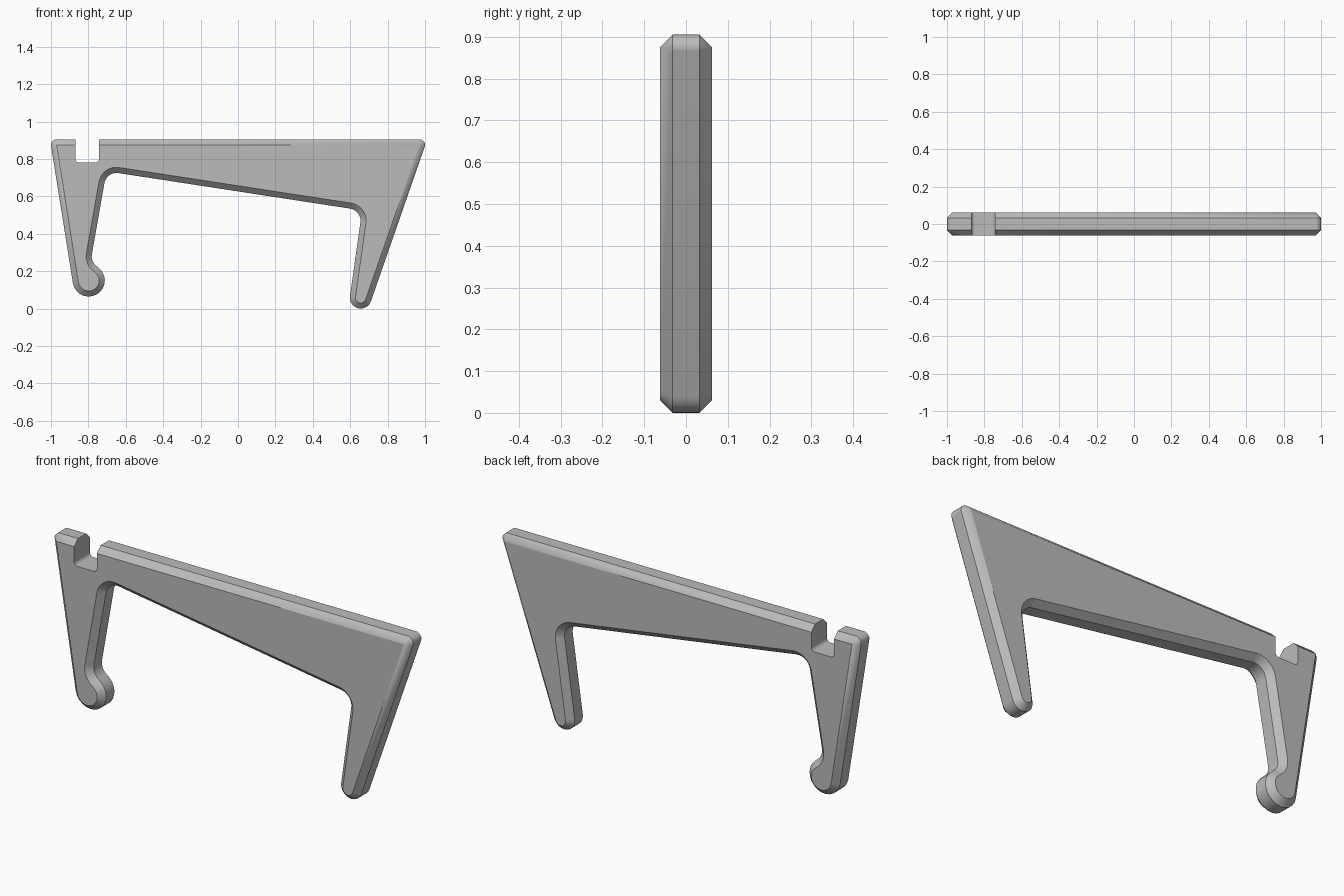
import bpy, bmesh
from math import acos, atan2, cos, sin, hypot, pi, radians

default = bpy.data.objects.get("Cube")
if default:
    bpy.data.objects.remove(default, do_unlink=True)

grey = bpy.data.materials.new("plain grey")
grey.use_nodes = True
grey.diffuse_color = (0.5, 0.5, 0.5, 1)
grey.node_tree.nodes["Principled BSDF"].inputs["Base Color"].default_value = (0.5, 0.5, 0.5, 1)


def belt(circles, inset=0.0, steps=14):
    """Counterclockwise outline of arcs joined by tangents; negative radius = concave arc."""
    count = len(circles)
    angles = []
    for i, (x, z, r) in enumerate(circles):
        x2, z2, r2 = circles[(i + 1) % count]
        dx, dz = x2 - x, z2 - z
        ratio = max(-1, min(1, (r - r2) / hypot(dx, dz)))
        angles.append(atan2(dz, dx) - acos(ratio))
    points = []
    for i, (x, z, r) in enumerate(circles):
        start = angles[i - 1]
        sweep = (angles[i] - start) % (2 * pi)
        if r < 0:
            sweep -= 2 * pi
        for k in range(steps + 1):
            a = start + sweep * k / steps
            points.append((x + (r - inset) * cos(a), z + (r - inset) * sin(a)))
    return points


def slab(name, circles, half, chamfer):
    """Extrude the outline along y, with chamfered rims if asked."""
    layers = [(-half, 0), (half, 0)]
    if chamfer:
        layers = [(-half, chamfer), (chamfer - half, 0), (half - chamfer, 0), (half, chamfer)]
    bm = bmesh.new()
    rings = [[bm.verts.new((x, y, z)) for x, z in belt(circles, inset)] for y, inset in layers]
    for a, b in zip(rings, rings[1:]):
        for i in range(len(a)):
            bm.faces.new((a[i - 1], a[i], b[i], b[i - 1]))
    bm.faces.new(rings[0])
    bm.faces.new(rings[-1][::-1])
    bmesh.ops.remove_doubles(bm, verts=bm.verts, dist=0.0002)
    bmesh.ops.recalc_face_normals(bm, faces=bm.faces)
    mesh = bpy.data.meshes.new(name)
    bm.to_mesh(mesh)
    bm.free()
    mesh.materials.append(grey)
    obj = bpy.data.objects.new(name, mesh)
    bpy.context.collection.objects.link(obj)
    return obj


# Bracket body: x, z and radius of each rounded corner
body = slab("bracket", [
    (-0.97, 0.875, 0.03),      # top corner by the notch
    (-0.798, 0.15, 0.086),     # bulb foot
    (-0.717, 0.279, -0.065),   # throat above the bulb
    (-0.65, 0.66, -0.065),     # inner corner of the bulb leg
    (0.59, 0.47, -0.065),      # inner corner of the slanted leg
    (0.656, 0.058, 0.058),     # slanted foot
    (0.97, 0.875, 0.03),       # far top corner
], 0.0625, 0.03)

# Notch through the top edge
r = 0.02
left, right, low, high = -0.87 + r, -0.743 - r, 0.78 + r, 1.0
notch = slab("notch_cutter", [(left, high, r), (left, low, r), (right, low, r), (right, high, r)], 0.2, 0)
notch.hide_render = True

cut = body.modifiers.new("notch", "BOOLEAN")
cut.operation = "DIFFERENCE"
cut.solver = "EXACT"
cut.object = notch
bpy.ops.object.select_all(action="DESELECT")
body.select_set(True)
bpy.context.view_layer.objects.active = body
bpy.ops.object.modifier_apply(modifier=cut.name)
bpy.data.objects.remove(notch, do_unlink=True)
bpy.ops.object.shade_smooth_by_angle(angle=radians(30))
